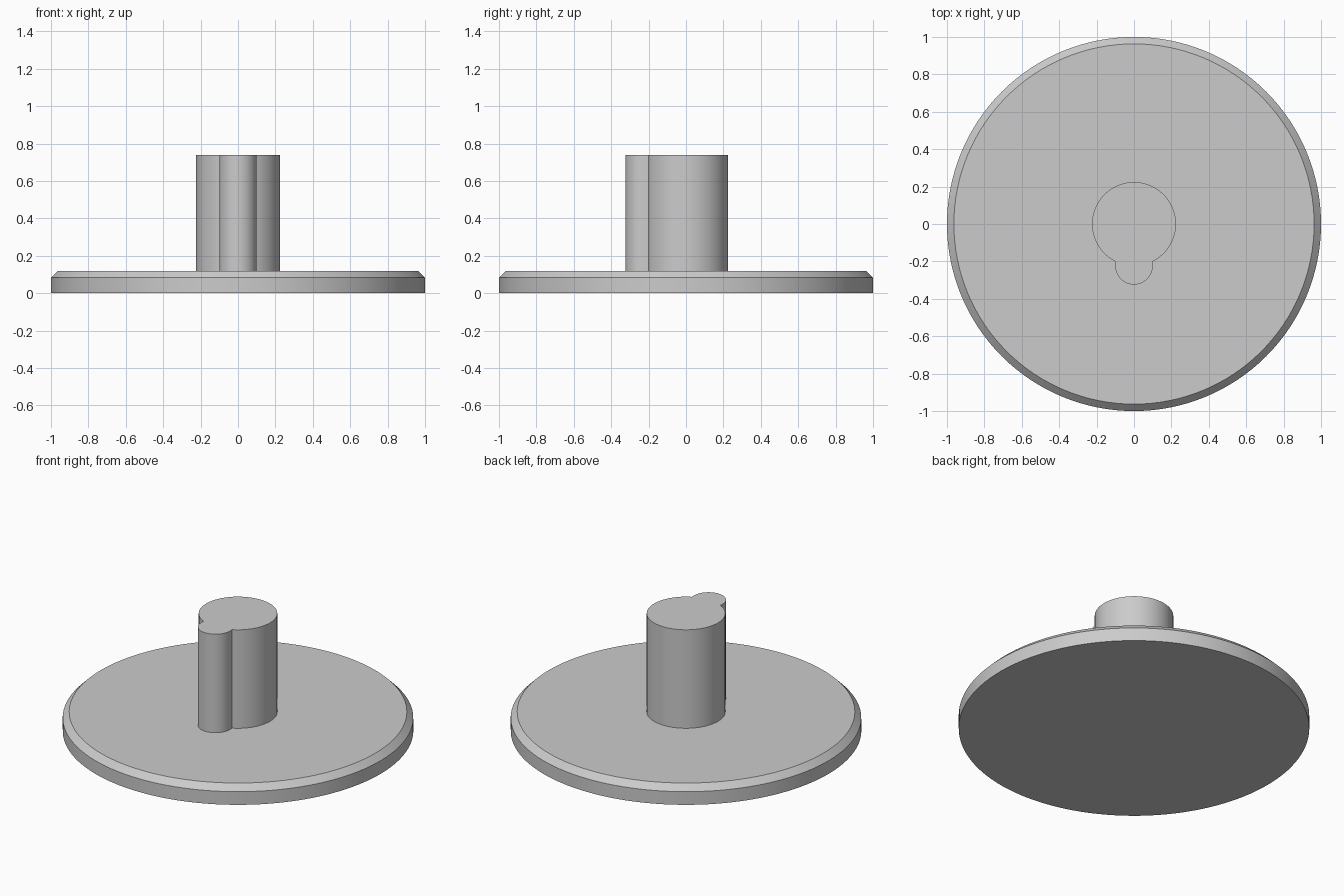
import bpy
import bmesh
from math import asin, cos, pi, sin

cube = bpy.data.objects.get("Cube")
if cube:
    bpy.data.objects.remove(cube, do_unlink=True)

# Plain grey material
grey = bpy.data.materials.new("plain grey")
grey.use_nodes = True
colour = (0.6, 0.6, 0.6, 1)
grey.diffuse_color = colour
grey.node_tree.nodes["Principled BSDF"].inputs["Base Color"].default_value = colour


def arc(radius, start, end, steps, cy=0.0):
    """Points along an arc centred on x = 0, y = cy."""
    angles = [start + (end - start) * i / steps for i in range(steps + 1)]
    return [(radius * cos(a), cy + radius * sin(a)) for a in angles]


def loft(name, sections):
    """Solid through matching outlines, each given as (points, height)."""
    bm = bmesh.new()
    rings = [[bm.verts.new((x, y, z)) for x, y in pts] for pts, z in sections]
    for low, high in zip(rings, rings[1:]):
        for i in range(len(low)):
            j = (i + 1) % len(low)
            bm.faces.new((low[i], low[j], high[j], high[i]))
    bm.faces.new(rings[0][::-1])
    bm.faces.new(rings[-1])
    bmesh.ops.recalc_face_normals(bm, faces=bm.faces)
    mesh = bpy.data.meshes.new(name)
    bm.to_mesh(mesh)
    bm.free()
    mesh.materials.append(grey)
    obj = bpy.data.objects.new(name, mesh)
    bpy.context.collection.objects.link(obj)
    bpy.ops.object.select_all(action="DESELECT")
    obj.select_set(True)
    bpy.context.view_layer.objects.active = obj
    bpy.ops.object.shade_smooth_by_angle(angle=pi / 6)
    return obj


# Round base with a chamfered upper rim
def circle(radius):
    return arc(radius, 0, 2 * pi, 128)[:-1]


base_height, chamfer = 0.12, 0.037
loft("base_disc", [(circle(1), 0), (circle(1), base_height - chamfer),
                   (circle(1 - chamfer), base_height)])

# Keyed post: round shaft with a rounded rib on the front
shaft_radius, rib_radius, rib_y = 0.224, 0.1, -0.224
half_gap = asin(rib_radius / shaft_radius)
outline = arc(shaft_radius, -pi / 2 + half_gap, 3 * pi / 2 - half_gap, 96)
outline += arc(rib_radius, pi, 2 * pi, 32, rib_y)
loft("keyed_post", [(outline, base_height - 0.02), (outline, 0.74)])
